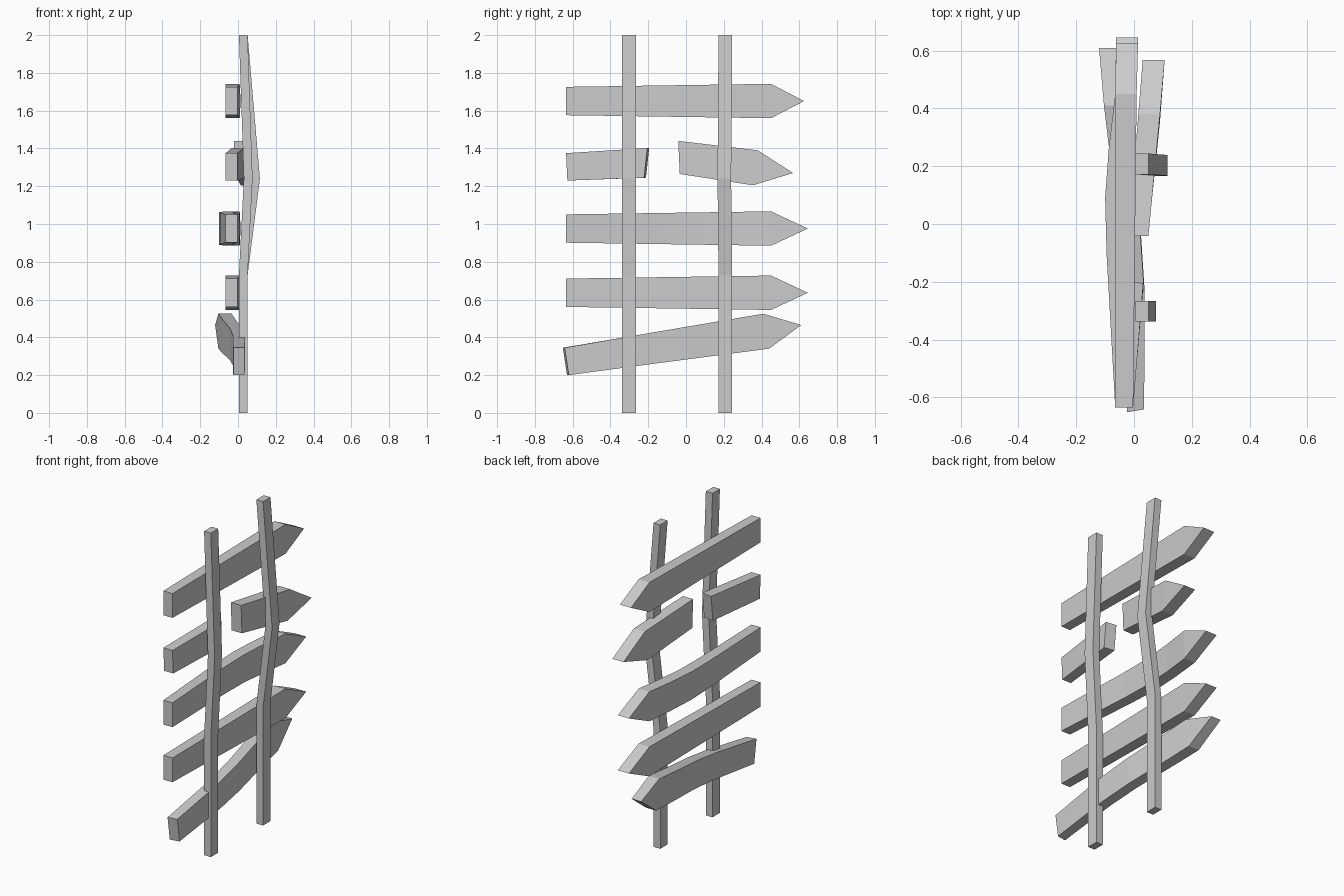
import bpy, bmesh

if "Cube" in bpy.data.objects:
    bpy.data.objects.remove(bpy.data.objects["Cube"])


def loft(name, rings):
    """Skin a row of four-cornered sections and cap both ends."""
    bm = bmesh.new()
    rows = [[bm.verts.new(p) for p in ring] for ring in rings]
    for a, b in zip(rows, rows[1:]):
        for i in range(4):
            j = (i + 1) % 4
            bm.faces.new((a[i], a[j], b[j], b[i]))
    bm.faces.new(rows[0])
    bm.faces.new(rows[-1])
    bmesh.ops.remove_doubles(bm, verts=bm.verts, dist=0.0005)
    bmesh.ops.recalc_face_normals(bm, faces=bm.faces)
    me = bpy.data.meshes.new(name)
    bm.to_mesh(me)
    bm.free()
    ob = bpy.data.objects.new(name, me)
    bpy.context.collection.objects.link(ob)
    return ob


def post(name, y, bend, shift):
    """Upright that bows toward +x in its upper half."""
    rings = []
    for z, k in ((0, 0), (0.73, 0), (1.24, 1), (2, 0)):
        x0, x1 = 0.005 + bend * k, 0.051 + bend * k
        y0, y1 = y - 0.036 - shift * k, y + 0.036 - shift * k
        rings.append([(x0, y0, z), (x1, y0, z), (x1, y1, z), (x0, y1, z)])
    return loft(name, rings)


def board(name, start, end, bends, tip=None, skew=(0, 0)):
    """start/end: (y, z) bottom then top corner. bends: (t, back x, front x).
    tip: (y, z, back x, front x). skew: y offset of the front face at each end."""
    rings = []
    for t, xb, xf in bends:
        (yl, zl), (yh, zh) = [(a[0] + (b[0] - a[0]) * t, a[1] + (b[1] - a[1]) * t)
                              for a, b in zip(start, end)]
        s = skew[0] * (t == 0) + skew[1] * (t == 1)
        rings.append([(xb, yl, zl), (xf, yl + s, zl), (xf, yh + s, zh), (xb, yh, zh)])
    if tip:
        y, z, xb, xf = tip
        rings.append([(xb, y, z), (xf, y, z), (xf, y, z), (xb, y, z)])
    return loft(name, rings)


# Uprights
post("left_post", -0.302, 0.026, 0.0)
post("right_post", 0.208, 0.065, 0.005)

# Whole level boards with pointed ends
straight = [(0, -0.065, -0.003), (1, -0.065, 0.009)]
bowed = [(0, -0.065, -0.003), (0.49, -0.095, -0.026), (0.67, -0.1, -0.028),
         (0.83, -0.087, -0.014), (1, -0.065, 0.009)]
for name, z, tip_y, bends in (("top_board", 1.651, 0.625, straight),
                              ("middle_board", 0.976, 0.645, bowed),
                              ("lower_board", 0.636, 0.645, straight)):
    board(name, ((-0.635, z - 0.075), (-0.635, z + 0.075)),
          ((0.45, z - 0.091), (0.45, z + 0.091)), bends, (tip_y, z, -0.062, 0.014))

# Snapped board in two pieces
board("broken_board_left", ((-0.628, 1.23), (-0.635, 1.375)),
      ((-0.212, 1.245), (-0.195, 1.402)),
      [(0, -0.065, -0.003), (1, -0.035, 0.032)], skew=(0, -0.01))
board("broken_board_right", ((-0.033, 1.265), (-0.041, 1.44)),
      ((0.355, 1.205), (0.38, 1.39)),
      [(0, -0.02, 0.05), (1, 0.015, 0.09)], (0.567, 1.27, 0.03, 0.106))

# Slanting bottom board, curved backward
board("bottom_board", ((-0.63, 0.2), (-0.652, 0.345)), ((0.44, 0.34), (0.41, 0.525)),
      [(0, -0.025, 0.035), (0.37, -0.027, 0.037), (0.57, -0.043, 0.023),
       (0.85, -0.085, -0.016), (1, -0.104, -0.033)],
      (0.61, 0.465, -0.121, -0.056), skew=(0.01, 0))
